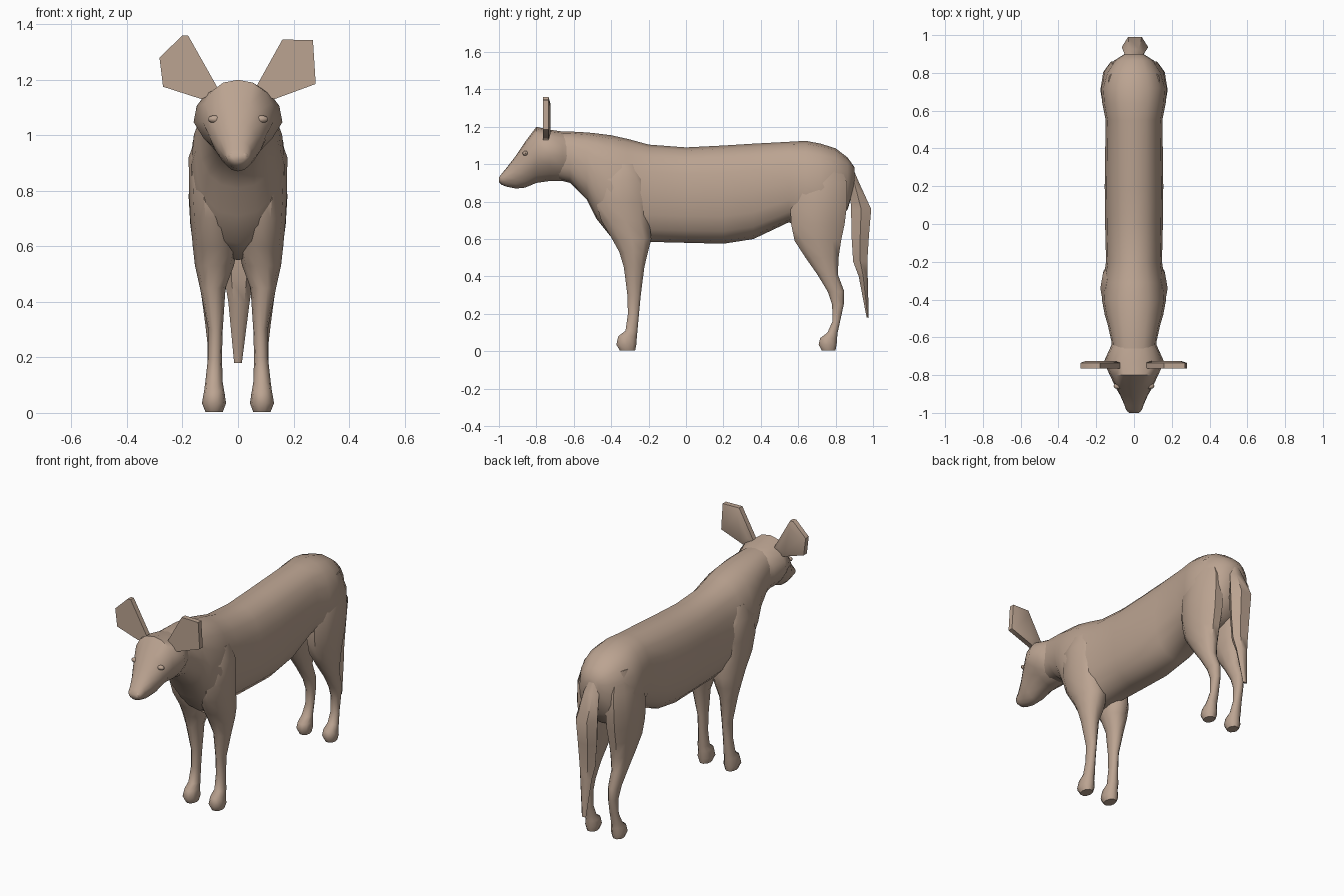
import bpy, bmesh, math

coat = bpy.data.materials.new("tan_coat")
coat.diffuse_color = (0.50, 0.37, 0.285, 1)


def finish(name, bm, smooth=50):
    bmesh.ops.recalc_face_normals(bm, faces=bm.faces)
    me = bpy.data.meshes.new(name)
    bm.to_mesh(me)
    bm.free()
    ob = bpy.data.objects.new(name, me)
    bpy.context.collection.objects.link(ob)
    me.materials.append(coat)
    bpy.ops.object.select_all(action='DESELECT')
    ob.select_set(True)
    bpy.context.view_layer.objects.active = ob
    bpy.ops.object.shade_smooth_by_angle(angle=math.radians(smooth))
    return ob


def loft(name, rings):
    """Skin a list of closed point rings and cap both ends."""
    bm = bmesh.new()
    vs = [[bm.verts.new(p) for p in r] for r in rings]
    n = len(rings[0])
    for a, b in zip(vs, vs[1:]):
        for i in range(n):
            j = (i + 1) % n
            bm.faces.new((a[i], a[j], b[j], b[i]))
    bm.faces.new(vs[0])
    bm.faces.new(vs[-1])
    return finish(name, bm)


def oval(n, power):
    pts = []
    for i in range(n):
        a = 2 * math.pi * i / n
        c, s = math.cos(a), math.sin(a)
        pts.append((math.copysign(abs(c) ** power, c), math.copysign(abs(s) ** power, s)))
    return pts


def long_part(name, rows, power, n=16):
    """Rows along y: y, bottom, top, half width, lower taper."""
    return loft(name, [[(w * u * (1 + k * min(v, 0)), y, (lo + hi) / 2 + v * (hi - lo) / 2)
                        for u, v in oval(n, power)] for y, lo, hi, w, k in rows])


def upright_part(name, rows, side=1, n=10):
    """Rows along z: z, back-front limits in y, inner-outer limits in x."""
    return loft(name, [[(side * ((x0 + x1) / 2 + u * (x1 - x0) / 2),
                         (y0 + y1) / 2 + v * (y1 - y0) / 2, z)
                        for u, v in oval(n, 0.95)] for z, y0, y1, x0, x1 in rows])


# Torso and neck
long_part("torso", [
    (0.90, 0.88, 0.985, 0.05, 0), (0.865, 0.76, 1.035, 0.105, 0),
    (0.80, 0.68, 1.085, 0.15, 0), (0.72, 0.64, 1.11, 0.174, 0),
    (0.64, 0.65, 1.125, 0.168, 0), (0.55, 0.69, 1.12, 0.15, 0),
    (0.36, 0.60, 1.11, 0.153, 0), (0.20, 0.575, 1.10, 0.155, 0),
    (0.0, 0.58, 1.09, 0.153, 0), (-0.20, 0.585, 1.105, 0.148, 0),
    (-0.31, 0.55, 1.135, 0.165, 0), (-0.40, 0.61, 1.155, 0.17, 0),
    (-0.48, 0.71, 1.165, 0.155, 0), (-0.53, 0.81, 1.17, 0.14, 0),
    (-0.62, 0.90, 1.175, 0.12, 0), (-0.70, 0.92, 1.175, 0.11, 0)], 0.85)

# Head tapering to a narrow muzzle
long_part("head", [
    (-0.60, 0.93, 1.16, 0.10, 0), (-0.66, 0.91, 1.175, 0.128, 0.2),
    (-0.73, 0.91, 1.185, 0.16, 0.4), (-0.80, 0.90, 1.20, 0.128, 0.35),
    (-0.86, 0.875, 1.12, 0.10, 0.3), (-0.91, 0.87, 1.045, 0.072, 0.25),
    (-0.96, 0.88, 0.98, 0.05, 0.2), (-0.985, 0.89, 0.95, 0.042, 0.2),
    (-1.0, 0.905, 0.93, 0.025, 0)], 0.9)

for side, tag in ((1, "right"), (-1, "left")):
    # Front leg with shoulder and paw
    upright_part("front_leg_" + tag, [
        (1.0, -0.43, -0.25, 0.05, 0.15), (0.92, -0.47, -0.21, 0.03, 0.178),
        (0.80, -0.49, -0.19, 0.02, 0.176), (0.70, -0.46, -0.19, 0.01, 0.172),
        (0.60, -0.40, -0.18, 0.0, 0.163), (0.53, -0.36, -0.20, 0.015, 0.155),
        (0.45, -0.335, -0.22, 0.045, 0.137), (0.30, -0.315, -0.24, 0.055, 0.107),
        (0.20, -0.312, -0.25, 0.058, 0.108), (0.11, -0.325, -0.258, 0.055, 0.118),
        (0.08, -0.365, -0.26, 0.05, 0.122), (0.035, -0.375, -0.263, 0.043, 0.13),
        (0.003, -0.355, -0.27, 0.055, 0.117)], side)
    # Hind leg with thigh, hock and paw
    upright_part("hind_leg_" + tag, [
        (1.02, 0.62, 0.82, 0.04, 0.14), (0.90, 0.57, 0.868, 0.02, 0.17),
        (0.78, 0.55, 0.868, 0.01, 0.178), (0.68, 0.555, 0.855, 0.01, 0.172),
        (0.59, 0.575, 0.835, 0.02, 0.16), (0.50, 0.635, 0.82, 0.035, 0.145),
        (0.41, 0.70, 0.815, 0.05, 0.13), (0.32, 0.755, 0.848, 0.055, 0.118),
        (0.25, 0.78, 0.845, 0.058, 0.11), (0.16, 0.782, 0.825, 0.058, 0.11),
        (0.10, 0.755, 0.812, 0.055, 0.118), (0.07, 0.715, 0.81, 0.048, 0.122),
        (0.035, 0.707, 0.808, 0.044, 0.128), (0.003, 0.725, 0.80, 0.055, 0.117)], side)
    # Brow and nostril bumps
    for name, loc, size in (("brow_", (0.083, -0.858, 1.058), (0.026, 0.016, 0.014)),
                            ("nostril_", (0.022, -0.984, 0.925), (0.016, 0.014, 0.014))):
        bm = bmesh.new()
        bmesh.ops.create_uvsphere(bm, u_segments=8, v_segments=6, radius=1)
        for v in bm.verts:
            v.co = [c * s + o for c, s, o in zip(v.co, size, loc)]
            v.co.x *= side
        finish(name + tag, bm)


# Broad flat ears, each with its own outline
def ear(name, outline):
    cx = sum(p[0] for p in outline) / len(outline)
    cz = sum(p[1] for p in outline) / len(outline)
    front = [(x, -0.765, z) for x, z in outline]
    middle = [(x, -0.735, z) for x, z in outline]
    back = [(cx + (x - cx) * 0.7, -0.725, cz + (z - cz) * 0.7) for x, z in outline]
    loft(name, [front, middle, back])


ear("ear_right", [(0.06, 1.165), (0.16, 1.345), (0.27, 1.343), (0.28, 1.185), (0.13, 1.13)])
ear("ear_left", [(-0.07, 1.165), (-0.18, 1.36), (-0.20, 1.36), (-0.283, 1.28),
                 (-0.27, 1.175), (-0.13, 1.13)])

# Hanging tail, wide in the middle and pointed at the end
upright_part("tail", [
    (1.0, 0.86, 0.885, -0.02, 0.02), (0.90, 0.87, 0.93, -0.05, 0.05),
    (0.76, 0.875, 0.998, -0.065, 0.075), (0.62, 0.878, 0.985, -0.058, 0.066),
    (0.48, 0.888, 0.975, -0.048, 0.055), (0.40, 0.92, 0.975, -0.035, 0.042),
    (0.18, 0.965, 0.978, -0.014, 0.014)], 1, 6)
